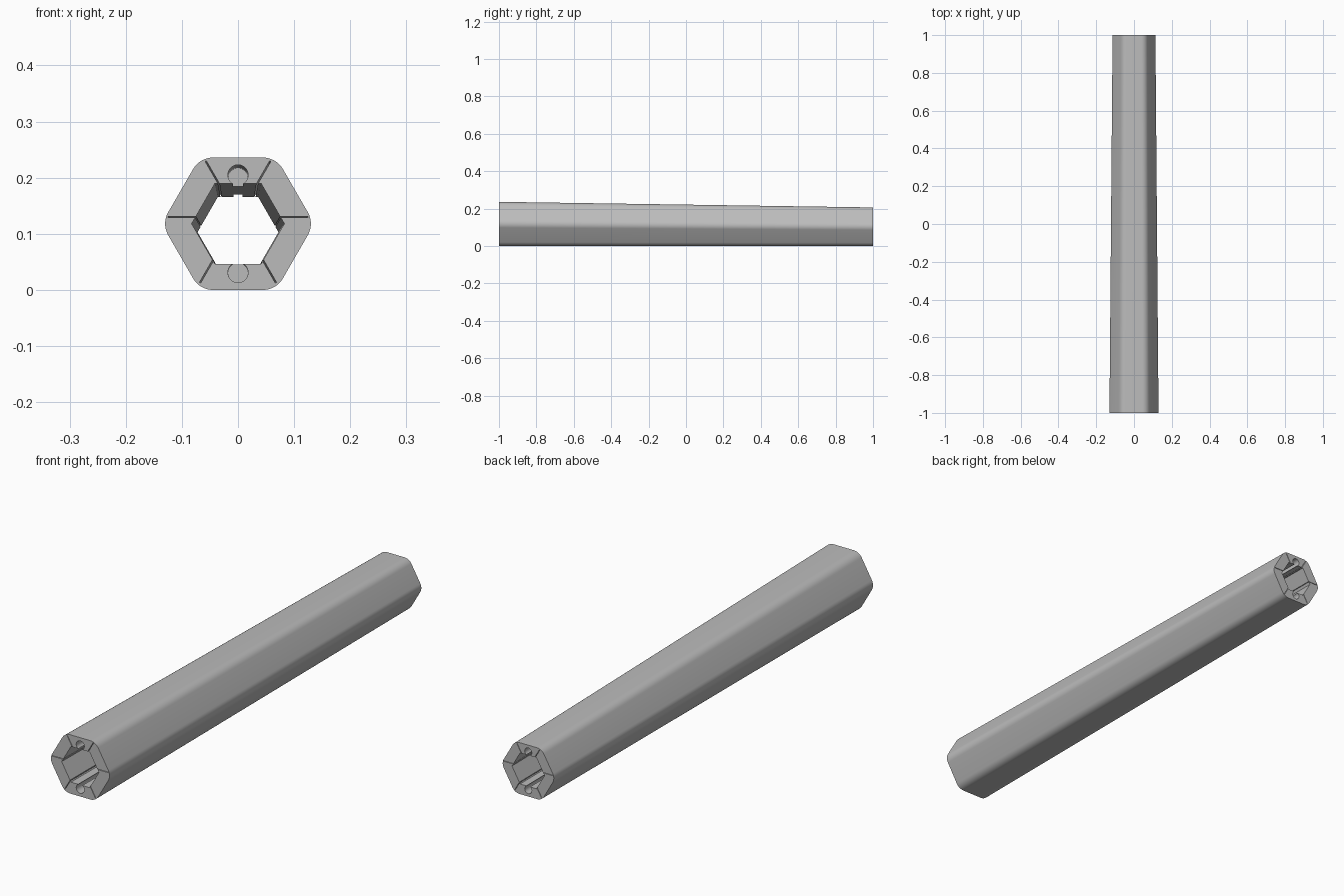
import bpy
from math import sin, cos, radians, pi

cube = bpy.data.objects.get("Cube")
if cube:
    bpy.data.objects.remove(cube, do_unlink=True)

TAPER = 0.873      # size of the back end relative to the front
MID = 0.118        # height of the tube axis at the front
CORNER = 0.041     # outer corner radius


def scale_at(y):
    return 1 + (TAPER - 1) * (y + 1) / 2


def prism(name, profile, y0, y1):
    """Tapered prism of an (x, z) profile running along y."""
    n = len(profile)
    verts = [(x * scale_at(y), y, z * scale_at(y)) for y in (y0, y1) for x, z in profile]
    faces = [tuple(range(n)), tuple(range(2 * n - 1, n - 1, -1))]
    faces += [(i, i + n, (i + 1) % n + n, (i + 1) % n) for i in range(n)]
    mesh = bpy.data.meshes.new(name)
    mesh.from_pydata(verts, [], faces)
    obj = bpy.data.objects.new(name, mesh)
    bpy.context.collection.objects.link(obj)
    return obj


def circle(cx, cz, r, n):
    return [(cx + r * cos(2 * pi * i / n), cz + r * sin(2 * pi * i / n)) for i in range(n)]


def rounded_hexagon(apothem, r, steps):
    reach = (apothem - r) / cos(radians(30))
    points = []
    for k in range(6):
        a = k * pi / 3
        for j in range(steps + 1):
            b = a + radians(-30 + 60 * j / steps)
            points.append((reach * cos(a) + r * cos(b), MID + reach * sin(a) + r * sin(b)))
    return points


def slit(angle, start, end, half):
    c, s = cos(radians(angle)), sin(radians(angle))
    corners = [(start, -half), (end, -half), (end, half), (start, half)]
    return [(u * c - v * s, 0.13 + u * s + v * c) for u, v in corners]


def cut(target, cutter):
    mod = target.modifiers.new("cut", "BOOLEAN")
    mod.operation = "DIFFERENCE"
    mod.solver = "EXACT"
    mod.object = cutter
    bpy.context.view_layer.objects.active = target
    bpy.ops.object.modifier_apply(modifier=mod.name)
    bpy.data.objects.remove(cutter, do_unlink=True)


# Outer tube and hexagonal bore
tube = prism("hexagonal_tube", rounded_hexagon(MID, CORNER, 8), -1, 1)
cut(tube, prism("bore", circle(0, MID, 0.0826, 6), -1.1, 1.1))

# Blind round sockets above and below the bore at both ends
for height in (0.205, 0.031):
    for y0, y1 in ((-1.1, -0.6), (0.6, 1.1)):
        cut(tube, prism("socket", circle(0, height, 0.018, 32), y0, y1))

# Thin seams between the six walls, stopping short of the outer skin
for angle, end in ((0, 0.125), (60, 0.115), (120, 0.115),
                   (180, 0.125), (240, 0.135), (300, 0.135)):
    cut(tube, prism("seam", slit(angle, 0.03, end, 0.0012), -1.1, 1.1))

# Plain grey finish
grey = bpy.data.materials.new("plain_grey")
grey.use_nodes = True
colour = (0.5, 0.5, 0.5, 1)
grey.diffuse_color = colour
grey.node_tree.nodes["Principled BSDF"].inputs["Base Color"].default_value = colour
tube.data.materials.clear()
tube.data.materials.append(grey)
for poly in tube.data.polygons:
    poly.material_index = 0

bpy.ops.object.select_all(action="DESELECT")
tube.select_set(True)
bpy.context.view_layer.objects.active = tube
bpy.ops.object.shade_smooth_by_angle(angle=radians(30))
